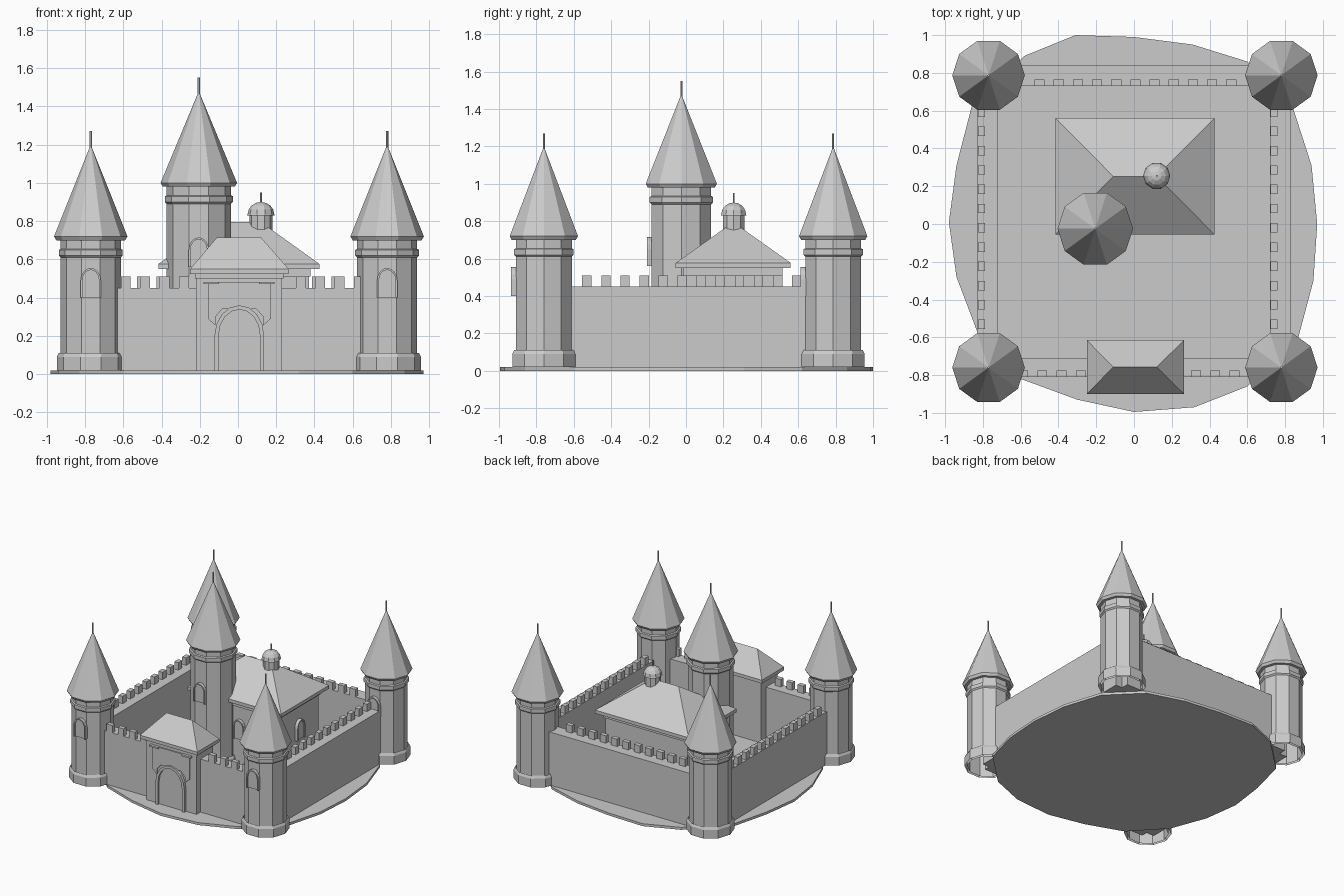
import bpy, bmesh, math
from mathutils import Vector

if "Cube" in bpy.data.objects:
    bpy.data.objects.remove(bpy.data.objects["Cube"])

stone = bpy.data.materials.new("grey_stone")
stone.diffuse_color = (0.6, 0.6, 0.6, 1)
stone.use_nodes = True
stone.node_tree.nodes["Principled BSDF"].inputs["Base Color"].default_value = stone.diffuse_color


def add(name, bm):
    """Turn a bmesh into a flat shaded grey object."""
    bmesh.ops.recalc_face_normals(bm, faces=bm.faces)
    me = bpy.data.meshes.new(name)
    bm.to_mesh(me)
    bm.free()
    me.materials.append(stone)
    ob = bpy.data.objects.new(name, me)
    bpy.context.collection.objects.link(ob)
    return ob


def box_into(bm, x0, x1, y0, y1, z0, z1):
    vs = bmesh.ops.create_cube(bm, size=1)["verts"]
    for v in vs:
        v.co = Vector(((x0 + x1) / 2 + v.co.x * (x1 - x0),
                       (y0 + y1) / 2 + v.co.y * (y1 - y0),
                       (z0 + z1) / 2 + v.co.z * (z1 - z0)))


def boxes(name, items):
    bm = bmesh.new()
    for b in items:
        box_into(bm, *b)
    return add(name, bm)


def lathe(name, x, y, profile, n=10):
    """Revolve (radius, z) points; zero radius closes to a point, open ends stay open."""
    bm = bmesh.new()
    rings = []
    for r, z in profile:
        if r == 0:
            rings.append([bm.verts.new((x, y, z))] * n)
        else:
            rings.append([bm.verts.new((x + r * math.cos(2 * math.pi * i / n),
                                        y + r * math.sin(2 * math.pi * i / n), z)) for i in range(n)])
    for a, b in zip(rings, rings[1:]):
        for i in range(n):
            j = (i + 1) % n
            vs = list(dict.fromkeys((a[i], a[j], b[j], b[i])))
            bm.faces.new(vs)
    return add(name, bm)


def extrude(name, pts, place, depth):
    """Extrude an outline; place maps (u, v, d) to a position."""
    bm = bmesh.new()
    a = [bm.verts.new(place(u, v, 0)) for u, v in pts]
    b = [bm.verts.new(place(u, v, depth)) for u, v in pts]
    bm.faces.new(a)
    bm.faces.new(b)
    for i in range(len(pts)):
        j = (i + 1) % len(pts)
        bm.faces.new((a[i], a[j], b[j], b[i]))
    return add(name, bm)


def arch(w, z0, z1, n=8, rise=1.25):
    """Slightly raised arch, running from the lower right to the lower left."""
    spring = z1 - w * rise
    return [(w, z0)] + [(w * math.cos(math.pi * i / n), spring + w * rise * math.sin(math.pi * i / n))
                        for i in range(n + 1)] + [(-w, z0)]


def window(name, place, w, z0, z1, t, depth, frame=0.012):
    """Arched frame standing proud of a recessed pane."""
    outer, inner = arch(w, z0, z1), arch(w - t, z0, z1 - t)
    extrude(name + "_frame", outer + inner[::-1], place, depth)
    extrude(name + "_pane", inner, place, depth - frame)


def facing_front(x, y):
    return lambda u, v, d: (x + u, y - d, v)


def hip_roof(name, x0, x1, y0, y1, z0, z1, top, rx0, rx1):
    """Hipped roof with a thin vertical rim."""
    bm = bmesh.new()
    ym = (y0 + y1) / 2
    corners = [(x0, y0), (x1, y0), (x1, y1), (x0, y1)]
    lo = [bm.verts.new((x, y, z0)) for x, y in corners]
    up = [bm.verts.new((x, y, z1)) for x, y in corners]
    a, b = bm.verts.new((rx0, ym, top)), bm.verts.new((rx1, ym, top))
    bm.faces.new(lo)
    for i in range(4):
        j = (i + 1) % 4
        bm.faces.new((lo[i], lo[j], up[j], up[i]))
    for f in ((up[0], up[1], b, a), (up[1], up[2], b), (up[2], up[3], a, b), (up[3], up[0], a)):
        bm.faces.new(f)
    return add(name, bm)


def tower(name, x, y, r, top, roof_r, win):
    """Ten sided tower with foot, lip, pointed roof, spire and front window."""
    lathe(name + "_body", x, y, [(r, 0.02), (r, top - 0.09), (r + .01, top - 0.08), (r + .01, top - 0.05),
                                 (r, top - 0.045), (r, top + 0.01)])
    lathe(name + "_foot", x, y, [(r + .02, 0.02), (r + .02, 0.09), (r + .01, 0.11)])
    lathe(name + "_roof", x, y, [(r - .01, top), (roof_r - .012, top), (roof_r, top + .02), (0, top + .5)])
    lathe(name + "_spire", x, y, [(0, top + .48), (.006, top + .48), (.006, top + .57), (0, top + .57)], 6)
    window(name + "_window", facing_front(x, y - r * .951 + .005), 0.053, win, win + .155, .01, .03)


# Ground slab: irregular oval
slab = [(-.31, 1), (0, .99), (.31, .95), (.6, .86), (.84, .62), (.94, .31), (.97, 0), (.95, -.3),
        (.87, -.6), (.6, -.86), (.32, -.97), (0, -.995), (-.3, -.93), (-.6, -.82), (-.83, -.57),
        (-.94, -.28), (-.98, .01), (-.94, .31), (-.86, .62), (-.58, .89)]
extrude("ground_slab", slab, lambda u, v, d: (u, v, d), 0.02)

# Curtain walls
boxes("front_wall", [(-.76, .77, -.81, -.71, .02, .45)])
boxes("back_wall", [(-.76, .77, .73, .84, .02, .45)])
boxes("left_wall", [(-.83, -.72, -.76, .78, .02, .45)])
boxes("right_wall", [(.72, .83, -.76, .78, .02, .45)])

# Battlements along one edge of each wall
xs = [-.587 + .1017 * k for k in range(13)]
ys = [-.53 + .102 * k for k in range(12)]
boxes("front_battlements", [(x - .026, x + .026, -.81, -.775, .45, .51) for x in xs if abs(x) > .24])
boxes("back_battlements", [(x - .027, x + .027, .73, .765, .45, .51) for x in [-.5 + .1015 * k for k in range(11)]])
boxes("left_battlements", [(-.826, -.79, y - .025, y + .025, .45, .51) for y in ys])
boxes("right_battlements", [(.723, .76, y - .025, y + .025, .45, .51) for y in ys])

# Towers
for side, x in (("left", -.77), ("right", .78)):
    for end, y in (("front", -.76), ("back", .787)):
        tower(f"{end}_{side}_tower", x, y, .157, .70, .192, .40)
tower("main_tower", -.205, -.025, .168, .98, .2, .56)

# Keep with hipped roof
boxes("keep_body", [(-.365, .37, -.005, .505, .02, .53)])
boxes("keep_cornice", [(-.375, .38, -.015, .515, .51, .555)])
hip_roof("keep_roof", -.415, .425, -.055, .56, .55, .577, .795, -.11, .12)
window("keep_front_window", facing_front(.02, 0), .05, .25, .41, .01, .03)
window("keep_side_window", lambda u, v, d: (.365 + d, .25 + u, v), .05, .25, .41, .01, .03)

# Roof turret with dome
lathe("turret_body", .12, .255, [(.06, .7), (.06, .83)])
lathe("turret_dome", .12, .255, [(0, .83), (.072, .83)] +
      [(.07 * math.cos(a), .835 + .065 * math.sin(a)) for a in (.0, .4, .8, 1.2)] + [(0, .9)])
lathe("turret_spire", .12, .255, [(.005, .89), (.005, .95), (0, .95)], 6)

# Gatehouse
boxes("gatehouse_body", [(-.22, .23, -.86, -.65, .02, .53)])
boxes("gatehouse_cornice", [(-.225, .238, -.868, -.642, .5, .53)])
hip_roof("gatehouse_roof", -.25, .265, -.9, -.615, .523, .55, .715, -.11, .12)

# Gate surround: stepped upper panel, short beams, arched frame and door
front = facing_front(.007, -.858)
half = [(.165, .48), (.165, .29), (.125, .255), (.125, .3), (.09, .34)]
extrude("gate_panel", half + [(-u, v) for u, v in half[::-1]], front, .012)
boxes("gate_beams", [(-.18, -.1, -.882, -.858, .47, .483), (.11, .19, -.882, -.858, .47, .483)])
window("gate", front, .13, .02, .36, .022, .025, .018)
